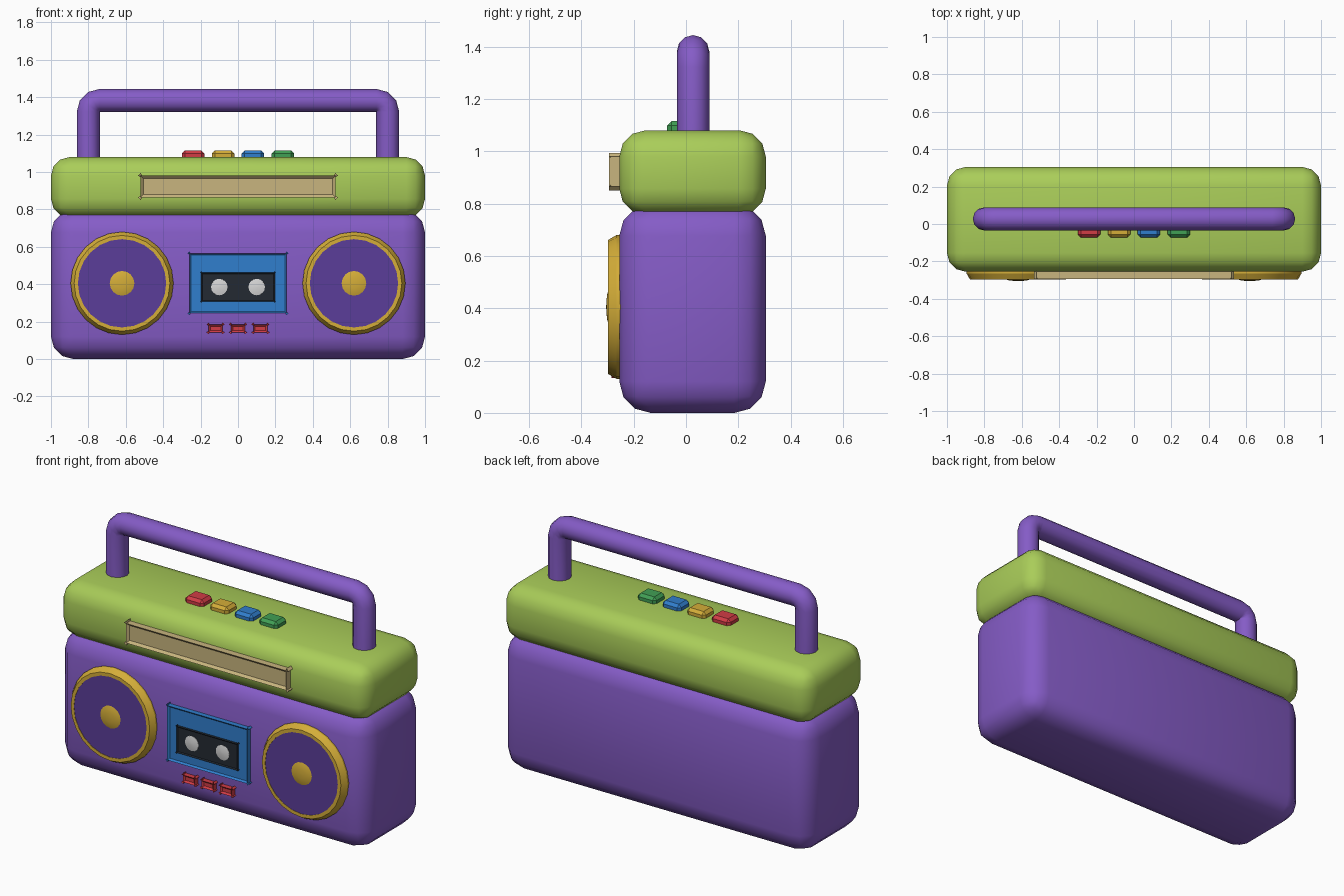
import bpy, bmesh, math
from mathutils import Vector

cube = bpy.data.objects.get("Cube")
if cube:
    bpy.data.objects.remove(cube, do_unlink=True)


def material(name, r, g, b):
    m = bpy.data.materials.new(name)
    m.use_nodes = True
    m.diffuse_color = (r, g, b, 1)
    m.node_tree.nodes["Principled BSDF"].inputs["Base Color"].default_value = (r, g, b, 1)
    return m


purple = material("purple", 0.235, 0.107, 0.57)
lime = material("lime green", 0.40, 0.61, 0.10)
gold = material("gold", 0.66, 0.42, 0.04)
violet = material("dark violet", 0.105, 0.047, 0.32)
blue = material("blue", 0.03, 0.21, 0.61)
black = material("charcoal", 0.017, 0.023, 0.032)
white = material("off white", 0.68, 0.68, 0.68)
red = material("red", 0.64, 0.045, 0.06)
green = material("leaf green", 0.053, 0.35, 0.09)
tan = material("tan", 0.58, 0.46, 0.21)


def finish(name, bm, mat, angle=35):
    bmesh.ops.recalc_face_normals(bm, faces=bm.faces)
    mesh = bpy.data.meshes.new(name)
    bm.to_mesh(mesh)
    bm.free()
    mesh.materials.append(mat)
    ob = bpy.data.objects.new(name, mesh)
    bpy.context.collection.objects.link(ob)
    bpy.ops.object.select_all(action='DESELECT')
    ob.select_set(True)
    bpy.context.view_layer.objects.active = ob
    bpy.ops.object.shade_smooth_by_angle(angle=math.radians(angle))
    return ob


def box(name, mat, x, y, z, bevel, segments=1, angle=35):
    """Bevelled box between the (low, high) limits on each axis."""
    bm = bmesh.new()
    bmesh.ops.create_cube(bm, size=1)
    for v in bm.verts:
        v.co = [(lo + hi) / 2 + c * (hi - lo) for c, (lo, hi) in zip(v.co, (x, y, z))]
    bmesh.ops.bevel(bm, geom=bm.edges[:], offset=bevel, segments=segments,
                    profile=0.5, affect='EDGES')
    return finish(name, bm, mat, angle)


def lathe(name, mat, x, z, profile, sides=24, angle=25):
    """Turn (radius, y) points about a front-to-back axis, closing the ends."""
    bm = bmesh.new()
    rings = []
    for r, y in profile:
        rings.append([bm.verts.new((x + r * math.cos(2 * math.pi * i / sides), y,
                                    z + r * math.sin(2 * math.pi * i / sides)))
                      for i in range(sides)])
    bridge(bm, rings)
    return finish(name, bm, mat, angle)


def bridge(bm, rings):
    n = len(rings[0])
    for a, b in zip(rings, rings[1:]):
        for i in range(n):
            j = (i + 1) % n
            bm.faces.new((a[i], a[j], b[j], b[i]))
    bm.faces.new(rings[0])
    bm.faces.new(rings[-1])


# Case
box("lower_body", purple, (-1, 1), (-0.255, 0.305), (0, 0.797), 0.12, 3, 60)
box("upper_body", lime, (-1, 1), (-0.255, 0.305), (0.757, 1.08), 0.1, 3, 60)

# Carry handle: a round tube swept along a rounded path
path = [Vector((-0.8, 0.027, 1.0))]
corner = 0.06
for side in (-1, 1):
    centre = Vector((side * (0.8 - corner), 0.027, 1.382 - corner))
    steps = [math.radians(a) for a in (0, 30, 60, 90)]
    if side > 0:
        steps.reverse()
    path += [centre + corner * Vector((side * math.cos(a), 0, math.sin(a))) for a in steps]
path.append(Vector((0.8, 0.027, 1.0)))
bm = bmesh.new()
rings = []
for k, p in enumerate(path):
    along = (path[min(k + 1, len(path) - 1)] - path[max(k - 1, 0)]).normalized()
    if k in (1, len(path) - 2):
        along = Vector((0, 0, 1 if k == 1 else -1))
    if k in (4, 5):
        along = Vector((1, 0, 0))
    across = along.cross(Vector((0, 1, 0)))
    ring = []
    for i in range(12):
        a = 2 * math.pi * i / 12
        ring.append(bm.verts.new(p + 0.062 * (math.cos(a) * across + math.sin(a) * Vector((0, 1, 0)))))
    rings.append(ring)
bridge(bm, rings)
finish("handle", bm, purple, 50)

# Speakers
for side, x in (("right", -0.62), ("left", 0.62)):
    lathe(side + "_speaker_ring", gold, x, 0.405,
          [(0.275, -0.24), (0.275, -0.265), (0.256, -0.298),
           (0.236, -0.298), (0.236, -0.24)])
    lathe(side + "_speaker_grille", violet, x, 0.405, [(0.238, -0.24), (0.238, -0.296)])
    lathe(side + "_speaker_dome", gold, x, 0.405,
          [(0.068, -0.285), (0.066, -0.296), (0.05, -0.301), (0.026, -0.304), (0.004, -0.305)],
          16, 60)

# Cassette deck
box("cassette_panel", blue, (-0.26, 0.26), (-0.24, -0.275), (0.245, 0.565), 0.01)
box("cassette_window", black, (-0.197, 0.197), (-0.26, -0.284), (0.308, 0.462), 0.006)
for side, x in (("right", -0.1), ("left", 0.1)):
    lathe(side + "_reel", white, x, 0.385,
          [(0.046, -0.27), (0.044, -0.286), (0.03, -0.289), (0.004, -0.291)], 16, 60)

# Small front keys
for i in range(3):
    x = (i - 1) * 0.12
    box(f"front_key_{i + 1}", red, (x - 0.038, x + 0.038), (-0.24, -0.275), (0.143, 0.185), 0.01)

# Tuning display
box("tuning_display", tan, (-0.52, 0.52), (-0.23, -0.28), (0.865, 0.98), 0.014)

# Top buttons
for i, mat in enumerate((red, gold, blue, green)):
    x = -0.24 + i * 0.16
    box(f"top_button_{i + 1}", mat, (x - 0.06, x + 0.06), (-0.072, 0.03), (1.05, 1.115), 0.016)
